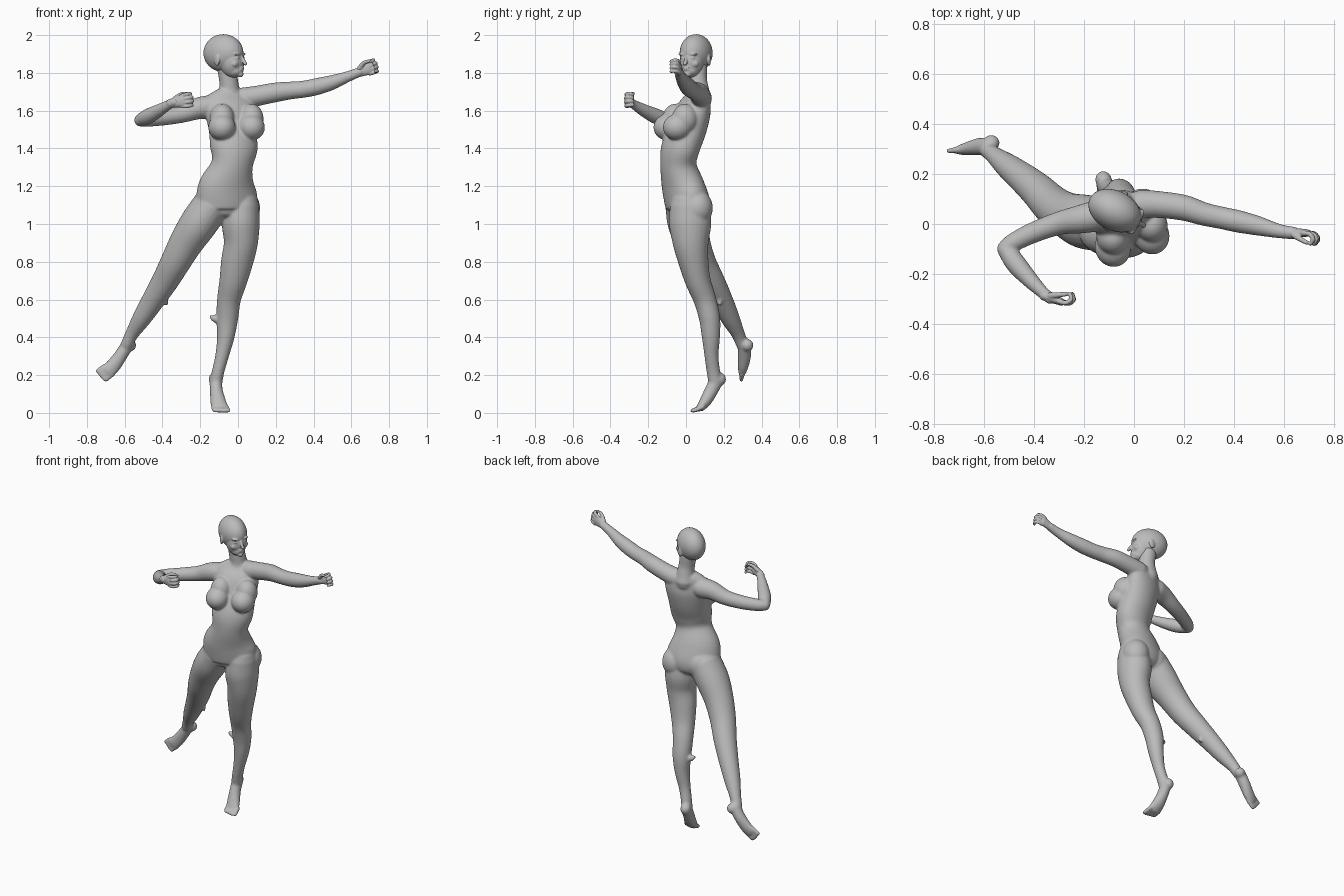
import bpy, bmesh, math
from mathutils import Vector, Matrix

skin = bpy.data.materials.new("grey_skin")
skin.diffuse_color = (0.5, 0.5, 0.5, 1)


def spline(pts, steps=5):
    """Smooth curve through tuples (x, y, z, half_side, half_depth)."""
    p = [Vector(q if len(q) == 5 else q + (q[3],)) for q in pts]
    p = [p[0] * 2 - p[1]] + p + [p[-1] * 2 - p[-2]]
    out = []
    for i in range(1, len(p) - 2):
        for k in range(steps):
            t = k / steps
            out.append(0.5 * (2 * p[i] + (p[i + 1] - p[i - 1]) * t
                       + (2 * p[i - 1] - 5 * p[i] + 4 * p[i + 1] - p[i + 2]) * t * t
                       + (3 * p[i] - p[i - 1] - 3 * p[i + 1] + p[i + 2]) * t ** 3))
    return out + [p[-2]]


def tube(bm, pts, side=(1, 0, 0), cap=1.0, n=24):
    """Oval limb along a path, with rounded ends."""
    path = spline(pts)
    rings = []
    for i, q in enumerate(path):
        t = (path[min(i + 1, len(path) - 1)].xyz - path[max(i - 1, 0)].xyz).normalized()
        rings.append((q.xyz, t, q[3], q[4]))

    def ends(r, sign):
        c, t, a, b = r
        return [(c + t * sign * cap * min(a, b) * k, t, a * math.sqrt(1 - k * k),
                 b * math.sqrt(1 - k * k)) for k in (0.5, 0.8, 0.97)]
    rings = ends(rings[0], -1)[::-1] + rings + ends(rings[-1], 1)
    loops = []
    for c, t, a, b in rings:
        s = Vector(side)
        s = (s - t * s.dot(t)).normalized()
        d = t.cross(s)
        loops.append([bm.verts.new(c + s * a * math.cos(w) + d * b * math.sin(w))
                      for w in (2 * math.pi * k / n for k in range(n))])
    for u, v in zip(loops, loops[1:]):
        for k in range(n):
            bm.faces.new((u[k], u[(k + 1) % n], v[(k + 1) % n], v[k]))
    bm.faces.new(loops[0][::-1])
    bm.faces.new(loops[-1])


def ball(bm, c, r, rot=None):
    m = Matrix.Translation(c) @ (rot or Matrix()) @ Matrix.Diagonal((*r, 1))
    bmesh.ops.create_uvsphere(bm, u_segments=32, v_segments=20, radius=1, matrix=m)


def finish(bm, name, voxel, smooth):
    """Fuse the overlapping volumes into one smooth skin."""
    bmesh.ops.recalc_face_normals(bm, faces=bm.faces)
    me = bpy.data.meshes.new(name)
    bm.to_mesh(me)
    bm.free()
    me.materials.append(skin)
    ob = bpy.data.objects.new(name, me)
    bpy.context.collection.objects.link(ob)
    for p in me.polygons:
        p.use_smooth = True
    m = ob.modifiers.new("fuse", 'REMESH')
    m.mode, m.voxel_size, m.use_smooth_shade = 'VOXEL', voxel, True
    m = ob.modifiers.new("soften", 'SMOOTH')
    m.factor, m.iterations = 0.5, smooth
    return ob


# ---- body ----
bm = bmesh.new()
yaw = math.radians(19)
across = (math.cos(yaw), math.sin(yaw), 0)
turn = Matrix.Rotation(yaw, 4, 'Z')
# torso
tube(bm, [(-.06, .01, 1.05, .12, .09), (-.06, .01, 1.1, .165, .112), (-.058, -.015, 1.2, .157, .107),
          (-.032, -.04, 1.31, .112, .094), (-.022, -.03, 1.4, .128, .098), (-.03, .01, 1.5, .128, .094),
          (-.04, .04, 1.6, .14, .085), (-.045, .06, 1.66, .13, .062), (-.045, .07, 1.7, .08, .05)],
     across, 0.25, 40)
# neck
tube(bm, [(-.045, .07, 1.66, .068), (-.046, .068, 1.71, .055), (-.05, .062, 1.76, .05), (-.06, .06, 1.83, .052)])
# breasts and chest slope
for c in ((-.085, -.095, 1.512), (.07, -.045, 1.512)):
    ball(bm, c, (.072, .078, .07), turn)
    ball(bm, (c[0], c[1] + .04, c[2] + .045), (.065, .07, .08), turn)
# buttocks
ball(bm, (.035, .06, 1.085), (.082, .082, .095), turn)
ball(bm, (-.125, .03, 1.1), (.085, .085, .095), turn)
# standing leg
tube(bm, [(.02, .02, 1.1, .092, .105), (.015, .022, 1.0, .1, .112), (.015, .025, .9, .09, .095),
          (-.005, .04, .8, .085, .08), (-.025, .063, .7, .074, .068), (-.048, .1, .6, .063, .06),
          (-.057, .125, .5, .058, .056), (-.065, .132, .4, .046, .048), (-.085, .135, .3, .036, .037),
          (-.105, .145, .22, .033, .036), (-.117, .155, .16, .034, .036)])
# raised leg
tube(bm, [(-.14, .0, 1.1, .1, .11), (-.21, .012, 1.0, .1, .108), (-.275, .04, .9, .09), (-.33, .078, .8, .08),
          (-.385, .133, .7, .071), (-.447, .186, .6, .061), (-.51, .235, .5, .05), (-.56, .275, .42, .036),
          (-.59, .298, .36, .032)])
# standing foot on tiptoe
tube(bm, [(-.118, .165, .18, .033, .038), (-.115, .135, .12, .034, .036), (-.106, .105, .065, .041, .032),
          (-.097, .08, .032, .044, .024)])
ball(bm, (-.123, .178, .178), (.033, .034, .036))
for i in range(5):
    tube(bm, [(-.13 + .017 * i, .085, .03, .014), (-.126 + .018 * i, .055, .018, .013),
              (-.122 + .018 * i, .034 + .004 * abs(i - 3), .012, .012)], n=12)
# pointed foot
sole = Vector((.72, 0, -.69))
tube(bm, [(-.582, .31, .365, .034, .036), (-.62, .31, .305, .035, .035), (-.66, .303, .25, .039, .028),
          (-.69, .297, .222, .04, .021)], sole)
ball(bm, (-.572, .325, .358), (.033, .032, .033))
for i in range(5):
    a = Vector((-.685, .297, .226)) + sole * .0155 * (i - 2)
    b = a + Vector((-.037, -.004, -.034 + .003 * abs(i - 3)))
    tube(bm, [(*a, .013), (*b, .011)], (0, 1, 0), n=12)
# small flaps behind the knees
tube(bm, [(-.43, .19, .62, .022), (-.39, .18, .6, .018), (-.378, .178, .577, .01)], (0, 1, 0), n=12)
tube(bm, [(-.08, .125, .49, .03), (-.125, .12, .5, .02), (-.143, .115, .51, .01)], (0, 1, 0), n=12)
# outstretched arm
tube(bm, [(.03, .08, 1.665, .058), (.1, .078, 1.678, .054), (.2, .065, 1.697, .052), (.28, .04, 1.707, .047),
          (.35, .025, 1.714, .045), (.42, .01, 1.728, .045), (.5, -.008, 1.75, .039), (.58, -.028, 1.78, .029),
          (.645, -.037, 1.805, .025)], (0, 1, 0))
# bent arm
tube(bm, [(-.14, .035, 1.62, .064), (-.21, .02, 1.612, .058), (-.3, .003, 1.582, .047), (-.4, -.033, 1.563, .042),
          (-.48, -.072, 1.553, .038), (-.515, -.098, 1.55, .034)], (0, 1, 0))
tube(bm, [(-.515, -.1, 1.55, .035), (-.475, -.157, 1.57, .041), (-.42, -.22, 1.6, .034), (-.365, -.275, 1.632, .025),
          (-.335, -.298, 1.645, .024)], (0, 0, 1))
finish(bm, "body", 0.006, 10)

# ---- head, built facing -y and then turned ----
bm = bmesh.new()
ball(bm, (0, .008, 1.905), (.08, .112, .1))             # skull
ball(bm, (0, -.042, 1.86), (.064, .065, .085))          # face
ball(bm, (0, -.052, 1.812), (.046, .054, .037))         # jaw
ball(bm, (0, -.093, 1.793), (.018, .016, .016))         # chin
tube(bm, [(0, -.1, 1.888, .007), (0, -.113, 1.865, .009), (0, -.123, 1.848, .012, .009)], n=12)  # nose
for z in (1.819, 1.828):                                # lips
    ball(bm, (0, -.1, z), (.02, .011, .0055))
for s in (-1, 1):
    ball(bm, (s * .03, -.09, 1.899), (.026, .014, .008))                                   # brow
    ball(bm, (s * .029, -.09, 1.88), (.014, .012, .008))                                   # eye
    ball(bm, (s * .036, -.077, 1.848), (.022, .02, .02))                                   # cheek
    ball(bm, (s * .077, .008, 1.868), (.009, .02, .032), Matrix.Rotation(s * .35, 4, 'Z'))  # ear
bm.transform(Matrix.Translation((-.07, .05, 0)) @ Matrix.Rotation(math.radians(63), 4, 'Z'))
finish(bm, "head", 0.004, 4)


# ---- hands with curled fingers ----
def hand(name, wrist, u, s, n):
    w, u, s, n = (Vector(v) for v in (wrist, u, s, n))
    u.normalize()
    s = (s - u * s.dot(u)).normalized()
    n = (n - u * n.dot(u) - s * n.dot(s)).normalized()
    bm = bmesh.new()

    def at(a, b, c, *r):
        return (*(w + u * a + s * b + n * c), *r)
    tube(bm, [at(-.02, 0, 0, .023, .021), at(.015, 0, 0, .028, .019), at(.055, 0, 0, .035, .015)], s)
    for i in range(4):
        b = (i - 1.5) * .019
        e = .006 * (1 - abs(i - 1.7))
        tube(bm, [at(.05, b, 0, .0105), at(.08 + e, b * 1.1, .004, .01), at(.096 + e, b * 1.1, .024, .009),
                  at(.084 + e, b, .044, .008)], s, n=12)
    tube(bm, [at(.008, .018, .008, .014), at(.04, .036, .024, .011), at(.068, .036, .038, .009)], s, n=12)
    finish(bm, name, 0.0035, 3)


hand("outstretched_hand", (.642, -.036, 1.804), (.9, 0, .36), (-.35, 0, .93), (0, -1, 0))
hand("bent_hand", (-.342, -.293, 1.642), (.92, -.35, .17), (-.15, 0, 1), (.3, .95, 0))
